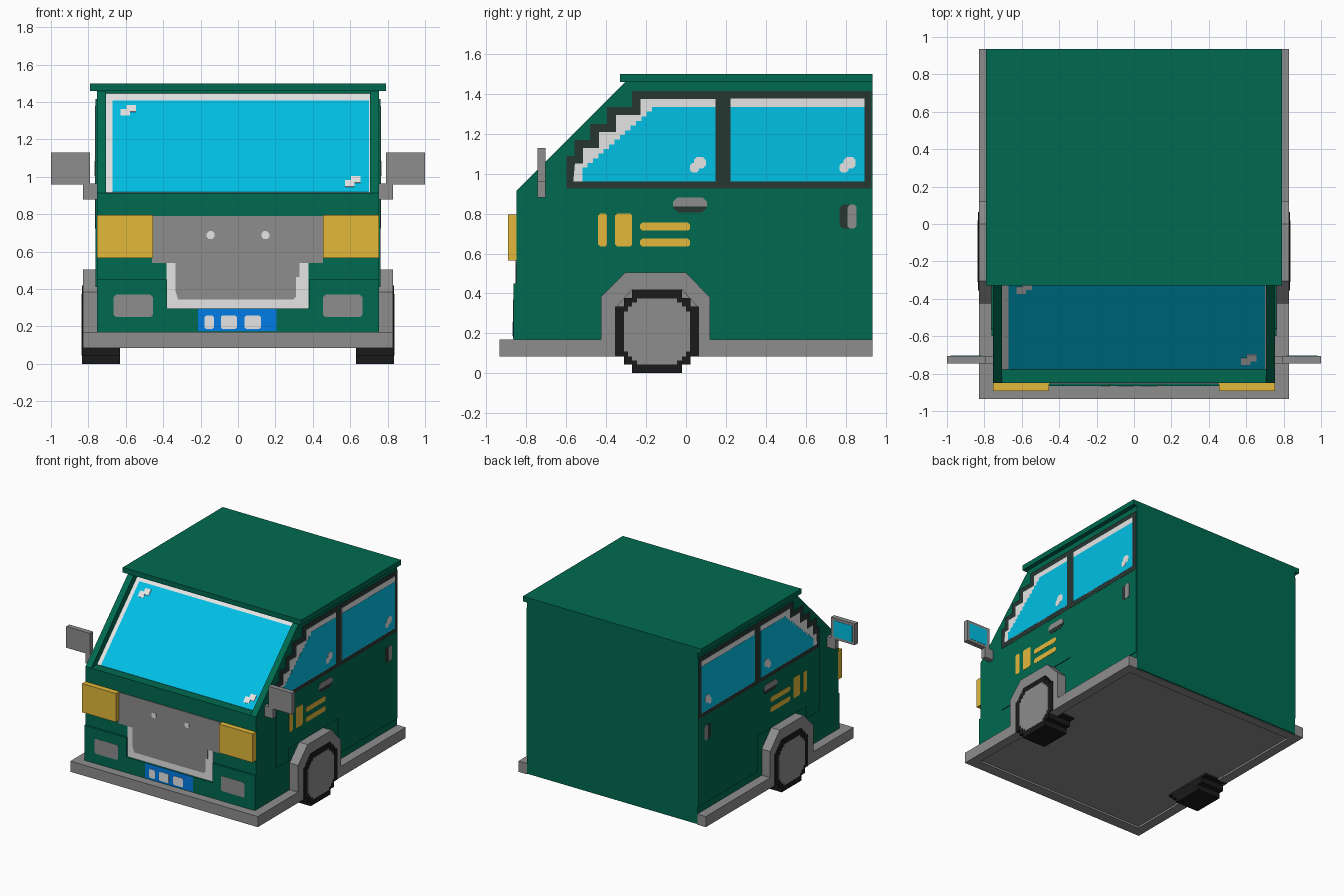
import bpy, bmesh

cube = bpy.data.objects.get("Cube")
if cube:
    bpy.data.objects.remove(cube, do_unlink=True)


def material(name, *rgb):
    lin = [(max(c / 255 + 0.055, 0) / 1.055) ** 2.4 if c > 10 else c / 255 / 12.92 for c in rgb]
    m = bpy.data.materials.new(name)
    m.use_nodes = True
    m.diffuse_color = (*lin, 1)
    m.node_tree.nodes["Principled BSDF"].inputs["Base Color"].default_value = (*lin, 1)
    return m


GREEN = material("green_paint", 0, 106, 80)
GLASS = material("cyan_glass", 0, 192, 229)
LIGHT = material("light_grey", 229, 229, 229)
GREY = material("mid_grey", 141, 141, 141)
GOLD = material("amber", 227, 184, 58)
BLUE = material("plate_blue", 0, 124, 230)
TYRE = material("tyre_black", 26, 26, 26)
FRAME = material("window_frame_dark", 39, 54, 49)


def prism(name, pts, axis, a, b, mat, mirror=False):
    """Extrude a flat outline along an axis from a to b."""
    put = {"x": lambda u, v: (a, u, v), "y": lambda u, v: (u, a, v), "z": lambda u, v: (u, v, a)}[axis]
    bm = bmesh.new()
    face = bm.faces.new([bm.verts.new(put(u, v)) for u, v in pts])
    ext = bmesh.ops.extrude_face_region(bm, geom=[face])
    for v in ext["geom"]:
        if isinstance(v, bmesh.types.BMVert):
            v.co["xyz".index(axis)] = b
    bmesh.ops.recalc_face_normals(bm, faces=bm.faces)
    me = bpy.data.meshes.new(name)
    bm.to_mesh(me)
    bm.free()
    me.materials.append(mat)
    ob = bpy.data.objects.new(name, me)
    bpy.context.collection.objects.link(ob)
    if mirror:
        ob.modifiers.new("Mirror", "MIRROR")
    return ob


def rect(u0, u1, v0, v1):
    return [(u0, v0), (u1, v0), (u1, v1), (u0, v1)]


def chamfered(u0, u1, v0, v1, c):
    return [(u0 + c, v0), (u1 - c, v0), (u1, v0 + c), (u1, v1 - c),
            (u1 - c, v1), (u0 + c, v1), (u0, v1 - c), (u0, v0 + c)]


def stairs(u0, v0, u1, v1, n):
    """Stepped line from the upper right (u1, v1) down to the lower left (u0, v0)."""
    pts = []
    for i in range(n):
        u = u1 + (u0 - u1) * i / n
        pts += [(u, v1 + (v0 - v1) * i / n), (u, v1 + (v0 - v1) * (i + 1) / n)]
    return pts + [(u0, v0)]


def box(name, x0, x1, y0, y1, z0, z1, mat, mirror=False):
    return prism(name, rect(x0, x1, y0, y1), "z", z0, z1, mat, mirror)


# Body: recessed centre behind the windscreen, plus full-height sides with pillars
BACK = 0.93
prism("body_centre", [(-.85, .15), (-.85, .915), (-.775, .915), (-.245, 1.445), (-.245, 1.46),
                      (BACK, 1.46), (BACK, .15)], "x", -.705, .705, GREEN)
prism("body_side", [(-.85, .15), (-.85, .915), (-.305, 1.46), (BACK, 1.46), (BACK, .15)],
      "x", .705, .755, GREEN, True)
box("roof", -.79, .79, -.33, .935, 1.46, 1.5, GREEN)
box("back_panel", -.755, .755, .925, .935, .09, 1.46, GREEN)
box("front_bumper_side", .38, .755, -.865, -.84, .17, .45, GREEN, True)
box("front_bumper_middle", -.38, .38, -.865, -.84, .17, .295, GREEN)

# Underside and skirt
box("underside", -.76, .76, -.86, .86, .1, .16, GREY)
box("side_skirt", .755, .83, -.935, .935, .085, .17, GREY, True)
box("front_skirt", -.755, .755, -.935, -.85, .085, .17, GREY)
box("back_skirt", -.755, .755, .855, .925, .085, .16, GREY)

# Windscreen on the 45 degree slope
def slope_plate(name, x0, x1, z0, z1, d0, d1, mat):
    def at(z, d):
        return (z - 1.69 - d, z + d)
    prism(name, [at(z0, d0), at(z1, d0), at(z1, d1), at(z0, d1)], "x", x0, x1, mat)


slope_plate("windscreen_edge", -.705, .705, .915, 1.443, 0, .002, LIGHT)
slope_plate("windscreen", -.67, .7, .915, 1.403, .002, .004, GLASS)
for i, (x, z) in enumerate([(-.59, 1.345), (.61, .965)]):
    slope_plate(f"windscreen_glint_low_{i}", x - .038, x + .012, z - .022, z + .012, .004, .006, LIGHT)
    slope_plate(f"windscreen_glint_high_{i}", x - .005, x + .045, z - .002, z + .032, .004, .007, LIGHT)


# Side plates, stacked outward in thin layers and mirrored
def side(name, pts, layer, mat):
    x = .761 + .0015 * layer
    prism(name, pts, "x", x - .0015, x + .0015, mat, True)


# Steps climb parallel to the windscreen; the edge repeats them further in
frame_steps = [(-.27, 1.415), (-.27, 1.335), (-.395, 1.335), (-.395, 1.25), (-.48, 1.25),
               (-.48, 1.17), (-.56, 1.17), (-.56, 1.09), (-.6, 1.09)]
edge_steps = [(max(u + .043, -.565), v - .04) for u, v in frame_steps]
prism("door_panel", [(-.6, .41), (-.44, .41), (-.44, .51), (.185, .51), (.185, .225), (BACK, .225),
                     (BACK, 1.415)] + frame_steps, "x", .753, .761, GREEN, True)
side("window_frame", [(-.6, .925), (BACK, .925), (BACK, 1.415)] + frame_steps, 0, FRAME)
side("front_window_edge", [(-.565, .96), (.147, .96), (.147, 1.375)] + edge_steps, 1, LIGHT)
side("front_window", [(-.52, .962), (.147, .962), (.147, 1.335)]
     + stairs(-.52, 1.03, -.17, 1.335, 13), 2, GLASS)
side("back_window_edge", rect(.222, .895, .96, 1.378), 1, LIGHT)
side("back_window", rect(.222, .895, .962, 1.335), 2, GLASS)
for label, y in [("front", .06), ("back", .81)]:
    side(f"{label}_glint_low", chamfered(y - .04, y + .005, 1.005, 1.055, .012), 3, LIGHT)
    side(f"{label}_glint_high", chamfered(y - .02, y + .04, 1.025, 1.085, .016), 3, LIGHT)

# Amber side vents and door handles
for i, (y0, y1, z0, z1) in enumerate([(-.44, -.395, .635, .8), (-.355, -.27, .635, .8),
                                      (-.23, .02, .715, .755), (-.23, .02, .635, .675)]):
    side(f"side_vent_{i}", chamfered(y0, y1, z0, z1, .01), 0, GOLD)
side("front_handle_recess", chamfered(-.065, .105, .805, .88, .025), 0, FRAME)
side("front_handle", [(-.065, .835), (.105, .835), (.105, .86), (.085, .88), (-.045, .88), (-.065, .86)],
     1, GREY)
side("back_handle_recess", chamfered(.77, .855, .725, .845, .015), 0, FRAME)
side("back_handle", chamfered(.81, .855, .725, .845, .012), 1, GREY)

# Wheel arches and stepped wheels
prism("wheel_arch", [(-.425, .085), (-.425, .385), (-.305, .505), (0, .505), (.12, .38), (.12, .085),
                     (.06, .085), (.06, .33), (-.02, .42), (-.27, .42), (-.35, .33), (-.35, .085)],
      "x", .75, .83, GREY, True)
prism("wheel_well", rect(-.36, .07, .17, .43), "x", .75, .765, GREY, True)


def stepped_disc(quarter):
    """Mirror one quarter outline into a full ring around the wheel centre."""
    swap = quarter[::-1]
    ring = quarter + [(-u, v) for u, v in swap]
    ring += [(-u, -v) for u, v in quarter] + [(u, -v) for u, v in swap]
    return [(u - .145, v + .21) for u, v in ring]


prism("tyre", stepped_disc([(.21, .125), (.167, .125), (.167, .167), (.125, .167), (.125, .21)]),
      "x", .63, .834, TYRE, True)
prism("wheel_hub", stepped_disc([(.165, .1), (.145, .1), (.145, .125), (.125, .125), (.125, .145),
                                 (.1, .145), (.1, .165)]), "x", .832, .836, GREY, True)

# Front lamps, grille and number plate
box("headlamp", .455, .755, -.893, -.845, .565, .795, GOLD, True)
prism("fog_lamp", chamfered(.455, .665, .25, .37, .012), "y", -.867, -.864, GREY, True)
prism("grille_edge", rect(-.383, .378, .295, .54), "y", -.853, -.849, LIGHT)
prism("grille", [(-.46, .79), (.455, .79), (.455, .54), (.33, .54), (.33, .465), (.31, .465), (.31, .36),
                 (.295, .345), (-.32, .345), (-.335, .39), (-.335, .54), (-.46, .54)],
      "y", -.855, -.849, GREY)
prism("grille_stud", chamfered(.125, .168, .667, .71, .013), "y", -.857, -.854, LIGHT, True)
prism("number_plate", rect(-.215, .207, .175, .294), "y", -.867, -.864, BLUE)
for i, (x0, x1) in enumerate([(-.178, -.128), (-.092, -.005), (.035, .122)]):
    prism(f"plate_mark_{i}", chamfered(x0, x1, .187, .258, .008), "y", -.869, -.866, LIGHT)

# Door mirrors
box("mirror_arm", .755, .83, -.745, -.705, .88, .965, GREY, True)
box("mirror_head", .79, 1.0, -.745, -.705, .96, 1.13, GREY, True)
box("mirror_glass", .815, .98, -.706, -.703, .98, 1.11, GLASS, True)
